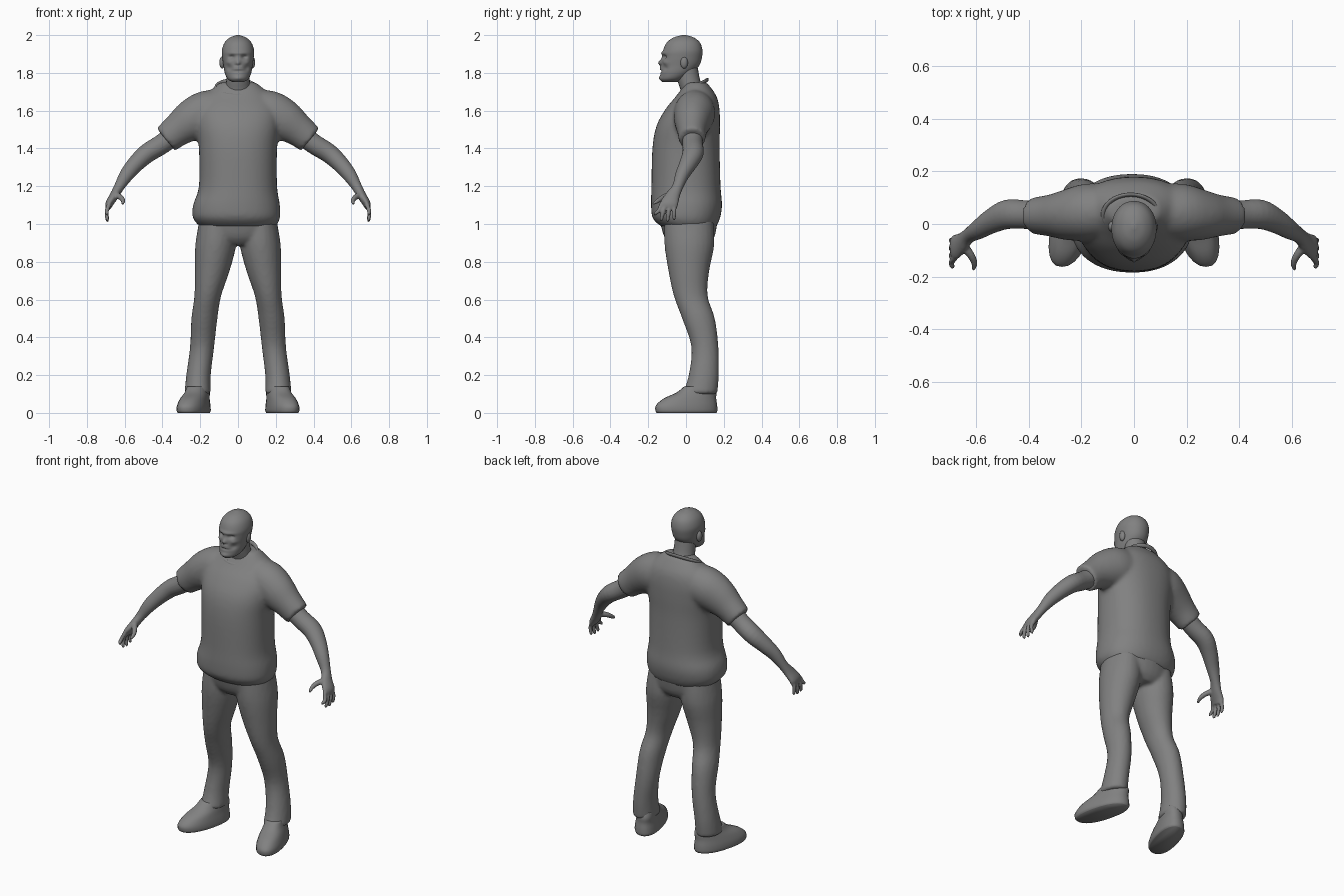
import bpy, bmesh, math
from mathutils import Vector, Matrix

grey = bpy.data.materials.new("matte_grey")
grey.diffuse_color = (0.22, 0.22, 0.22, 1)


def smooth_rings(keys, steps):
    """Catmull-Rom interpolation of (x, y, z, ru, rv) keys."""
    keys = [Vector(k) for k in keys]
    out = []
    for i in range(len(keys) - 1):
        p0, p1, p2 = keys[max(i - 1, 0)], keys[i], keys[i + 1]
        p3 = keys[min(i + 2, len(keys) - 1)]
        for s in range(steps):
            t = s / steps
            out.append(0.5 * (2 * p1 + (p2 - p0) * t + (2 * p0 - 5 * p1 + 4 * p2 - p3) * t * t
                              + (3 * p1 - p0 - 3 * p2 + p3) * t ** 3))
    return out + [keys[-1]]


def loft(bm, keys, side=1, flat=False, n=24, steps=4, power=2.0, lean=0.0):
    """Skin elliptical rings; flat rings are horizontal, others follow the path."""
    rings = smooth_rings(keys, steps)
    loops = []
    for i, r in enumerate(rings):
        c = Vector(r[:3])
        u, v = Vector((1, 0, 0)), Vector((0, 1, 0))
        if not flat:
            t = (Vector(rings[min(i + 1, len(rings) - 1)][:3]) - Vector(rings[max(i - 1, 0)][:3])).normalized()
            v = (v - t * v.dot(t)).normalized()
            u = v.cross(t)
        loop = []
        for k in range(n):
            a = 2 * math.pi * k / n
            ca, sa = math.cos(a), math.sin(a)
            ca = math.copysign(abs(ca) ** (2 / power), ca)
            sa = math.copysign(abs(sa) ** (2 / power), sa)
            p = c + u * r[3] * ca + v * r[4] * sa
            loop.append(bm.verts.new(((p.x - lean * p.y) * side, p.y, p.z)))
        loops.append(loop)
    faces = [bm.faces.new(loops[0]), bm.faces.new(loops[-1])]
    for a, b in zip(loops, loops[1:]):
        for k in range(n):
            faces.append(bm.faces.new((a[k], a[(k + 1) % n], b[(k + 1) % n], b[k])))
    bmesh.ops.recalc_face_normals(bm, faces=faces)


def finish(name, bm, voxel=0, relax=0):
    me = bpy.data.meshes.new(name)
    for f in bm.faces:
        f.smooth = True
    bm.to_mesh(me)
    bm.free()
    me.materials.append(grey)
    ob = bpy.data.objects.new(name, me)
    bpy.context.collection.objects.link(ob)
    if voxel:
        m = ob.modifiers.new("blend", 'REMESH')
        m.mode, m.voxel_size, m.use_smooth_shade = 'VOXEL', voxel, True
    if relax:
        m = ob.modifiers.new("relax", 'SMOOTH')
        m.factor, m.iterations = 0.5, relax
    return ob


# Shirt: torso and short sleeves blended together
bm = bmesh.new()
loft(bm, [(0, .015, .985, .20, .145), (-.008, .002, 1.03, .23, .178), (-.008, .003, 1.1, .23, .188),
          (0, 0, 1.2, .207, .183), (0, 0, 1.4, .207, .178), (0, .012, 1.52, .22, .168),
          (0, .035, 1.61, .22, .142), (0, .055, 1.68, .175, .105), (0, .055, 1.75, .095, .055)],
     flat=True, n=40, power=2.25)
for s in (1, -1):
    loft(bm, [(.08, .05, 1.60, .11, .10), (.17, .045, 1.585, .12, .11), (.25, .035, 1.545, .11, .098),
              (.32, .032, 1.497, .088, .08), (.382, .032, 1.447, .078, .07)], side=s)
finish("shirt", bm, .012, 6)

# Collar band around the neck opening
bm = bmesh.new()
path = []
for k in range(40):
    a = 2 * math.pi * k / 40
    path.append(Vector((-.012 + .105 * math.cos(a), .034 + .078 * math.sin(a), 1.72 + .042 * math.sin(a))))
rows = [[bm.verts.new(p + (p - Vector((-.012, .034, 1.72))).normalized() * .009 * math.cos(b)
                      + Vector((0, 0, .011 * math.sin(b)))) for b in (i * math.pi / 4 for i in range(8))]
        for p in path]
for k in range(40):
    for i in range(8):
        bm.faces.new((rows[k][i], rows[(k + 1) % 40][i], rows[(k + 1) % 40][(i + 1) % 8], rows[k][(i + 1) % 8]))
bmesh.ops.recalc_face_normals(bm, faces=bm.faces)
finish("collar", bm)

# Trousers: hips and two legs
bm = bmesh.new()
loft(bm, [(0, .012, 1.08, .19, .16), (0, .015, 1.0, .21, .15), (0, .018, .93, .2, .132), (0, .02, .89, .12, .1)],
     flat=True, n=32)
for s in (1, -1):
    loft(bm, [(.11, .015, 1.02, .095, .13), (.118, .018, .89, .108, .132), (.137, .015, .75, .092, .108),
              (.16, .025, .62, .071, .09), (.178, .066, .5, .069, .087), (.19, .1, .35, .064, .072),
              (.209, .094, .2, .065, .08), (.214, .074, .1, .07, .092)], side=s, flat=True)
finish("trousers", bm, .011, 4)

# Shoes with flat soles and splayed toes
for s, label in ((1, "left"), (-1, "right")):
    bm = bmesh.new()
    loft(bm, [(.235, .003, 0, .072, .158), (.235, .002, .012, .078, .164), (.235, .003, .04, .076, .162),
              (.233, .02, .075, .068, .14), (.229, .055, .108, .06, .105), (.227, .07, .14, .055, .08)],
         side=s, flat=True, power=2.3, lean=.24)
    finish(label + "_shoe", bm)

# Bare arms with palm, fingers and thumb
for s, label in ((1, "left"), (-1, "right")):
    bm = bmesh.new()
    loft(bm, [(.30, .035, 1.50, .055, .055), (.40, .035, 1.425, .053, .054), (.48, .037, 1.375, .051, .056),
              (.54, .012, 1.32, .045, .047), (.59, -.02, 1.26, .038, .037), (.63, -.045, 1.195, .027, .029),
              (.655, -.07, 1.15, .024, .038), (.68, -.088, 1.11, .021, .047), (.687, -.095, 1.085, .015, .043)], side=s)
    for y0, y1, z1 in ((-.13, -.162, 1.045), (-.108, -.13, 1.016), (-.084, -.097, 1.012), (-.062, -.063, 1.02)):
        loft(bm, [(.682, y0, 1.105, .012, .011), (.695, (y0 + y1) / 2, 1.068, .0115, .0105),
                  (.692, y1, z1 + .012, .010, .0095), (.687, y1, z1, .005, .005)], side=s, n=12)
    loft(bm, [(.652, -.08, 1.155, .018, .018), (.622, -.118, 1.142, .015, .015),
              (.608, -.15, 1.122, .012, .012), (.612, -.176, 1.105, .006, .006)], side=s, n=12)
    finish(label + "_arm", bm, .0055, 3)

# Neck
bm = bmesh.new()
loft(bm, [(0, .045, 1.64, .085, .07), (0, .035, 1.70, .07, .062), (0, .015, 1.76, .062, .06), (0, .0, 1.84, .06, .06)],
     flat=True)
finish("neck", bm)

# Head: lofted skull, face features pushed in or out along y
bm = bmesh.new()
loft(bm, [(0, -.085, 1.752, .03, .04), (0, -.073, 1.768, .055, .062), (0, -.05, 1.80, .07, .084),
          (0, -.03, 1.84, .077, .101), (0, -.022, 1.88, .083, .106), (0, -.017, 1.92, .085, .104),
          (0, -.014, 1.96, .071, .088), (0, -.012, 1.987, .043, .054), (0, -.01, 2.0, .008, .01)],
     flat=True, n=64, steps=7, power=2.1)
# x, z, width, height, outward push
features = [(0, 1.853, .011, .016, .017), (0, 1.82, .03, .014, .005), (0, 1.809, .026, .004, -.010),
            (0, 1.772, .025, .012, .008), (0, 1.905, .05, .008, .007)]
for s in (1, -1):
    features += [(s * .033, 1.884, .014, .010, -.020), (s * .052, 1.855, .013, .010, .007),
                 (s * .045, 1.825, .014, .014, -.010), (s * .008, 1.841, .005, .004, -.012)]
for v in bm.verts:
    if v.co.y < -.04:
        v.co.y -= sum(d * math.exp(-((v.co.x - x) / w) ** 2 - ((v.co.z - z) / h) ** 2)
                      for x, z, w, h, d in features)
finish("head", bm)

# Ears
for x, label in ((-.084, "right"), (.076, "left")):
    bm = bmesh.new()
    bmesh.ops.create_uvsphere(bm, u_segments=16, v_segments=10, radius=1,
                              matrix=Matrix.Translation((x, -.01, 1.855)) @ Matrix.Diagonal((.015, .02, .032, 1)))
    finish(label + "_ear", bm)
